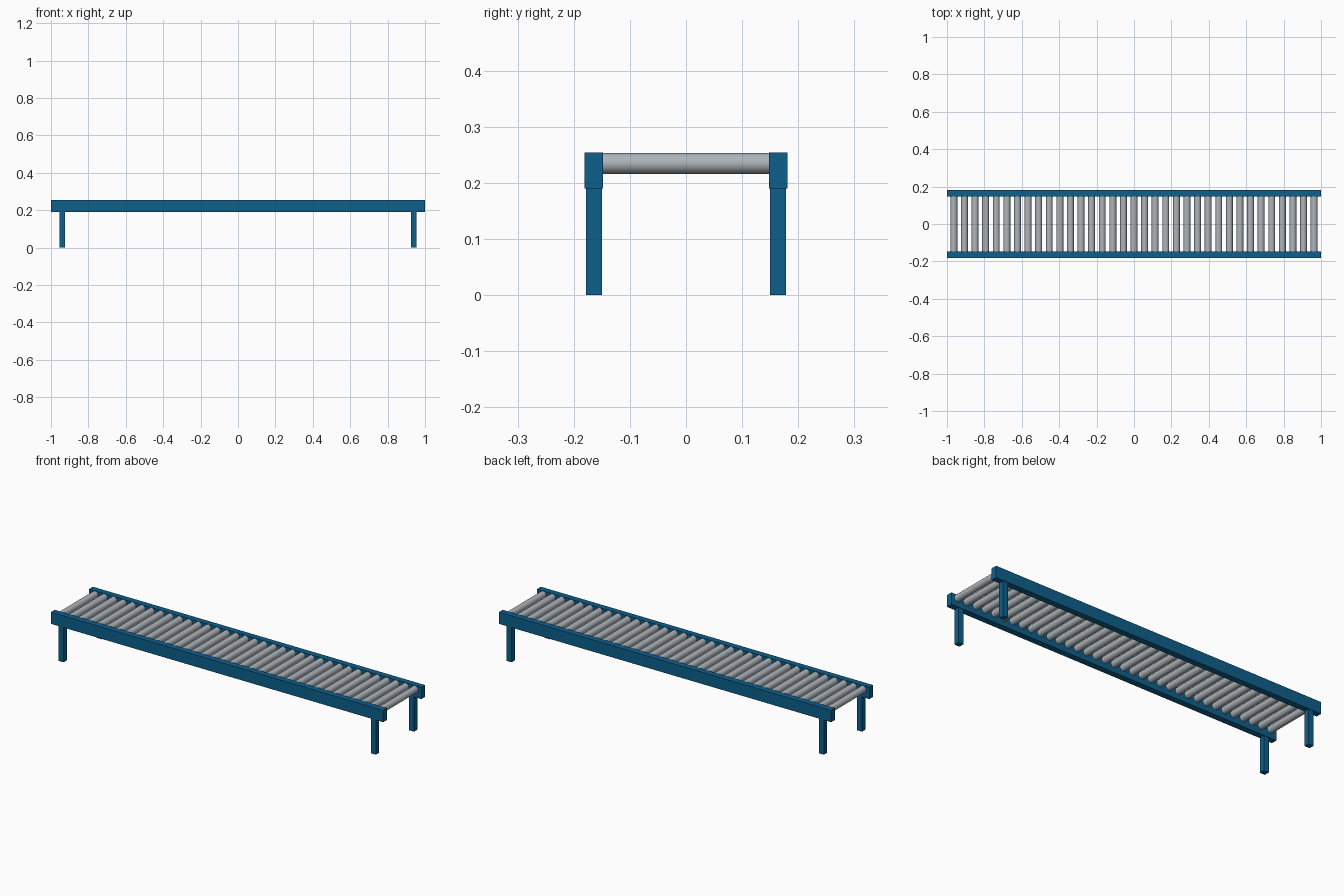
import bpy
import math

if "Cube" in bpy.data.objects:
    bpy.data.objects.remove(bpy.data.objects["Cube"], do_unlink=True)


def make_material(name, rgb):
    mat = bpy.data.materials.new(name)
    mat.use_nodes = True
    color = (*rgb, 1.0)
    mat.diffuse_color = color
    mat.node_tree.nodes["Principled BSDF"].inputs["Base Color"].default_value = color
    return mat


frame_blue = make_material("frame blue", (0.004, 0.115, 0.26))
roller_grey = make_material("roller grey", (0.42, 0.46, 0.49))


def box(name, center, size, mat):
    bpy.ops.mesh.primitive_cube_add(size=1, location=center)
    obj = bpy.context.object
    obj.name = name
    obj.scale = size
    bpy.ops.object.transform_apply(location=False, rotation=False, scale=True)
    obj.data.materials.append(mat)
    return obj


RAIL_Y = 0.164
RAIL_BOTTOM, RAIL_TOP = 0.19, 0.254
ROLLERS = 35
ROLLER_END = 0.963
ROLLER_RADIUS = 0.0185

# Side rails with a leg near each end
for side, y in (("front", -RAIL_Y), ("back", RAIL_Y)):
    box(side + "_rail", (0, y, (RAIL_BOTTOM + RAIL_TOP) / 2),
        (2, 0.033, RAIL_TOP - RAIL_BOTTOM), frame_blue)
    for end, x in (("right", -0.94), ("left", 0.94)):
        box(f"{side}_{end}_leg", (x, y, RAIL_BOTTOM / 2),
            (0.03, 0.029, RAIL_BOTTOM), frame_blue)

# Rollers spanning between the rails, sharing one mesh
bpy.ops.mesh.primitive_cylinder_add(vertices=32, radius=ROLLER_RADIUS, depth=2 * RAIL_Y - 0.02,
                                    location=(-ROLLER_END, 0, 0.2345),
                                    rotation=(math.pi / 2, 0, 0))
roller = bpy.context.object
roller.name = "roller"
roller.data.materials.append(roller_grey)
bpy.ops.object.shade_smooth_by_angle(angle=math.radians(40))
for i in range(1, ROLLERS):
    copy = roller.copy()
    copy.name = f"roller_{i + 1}"
    copy.location.x = -ROLLER_END + 2 * ROLLER_END * i / (ROLLERS - 1)
    bpy.context.collection.objects.link(copy)
